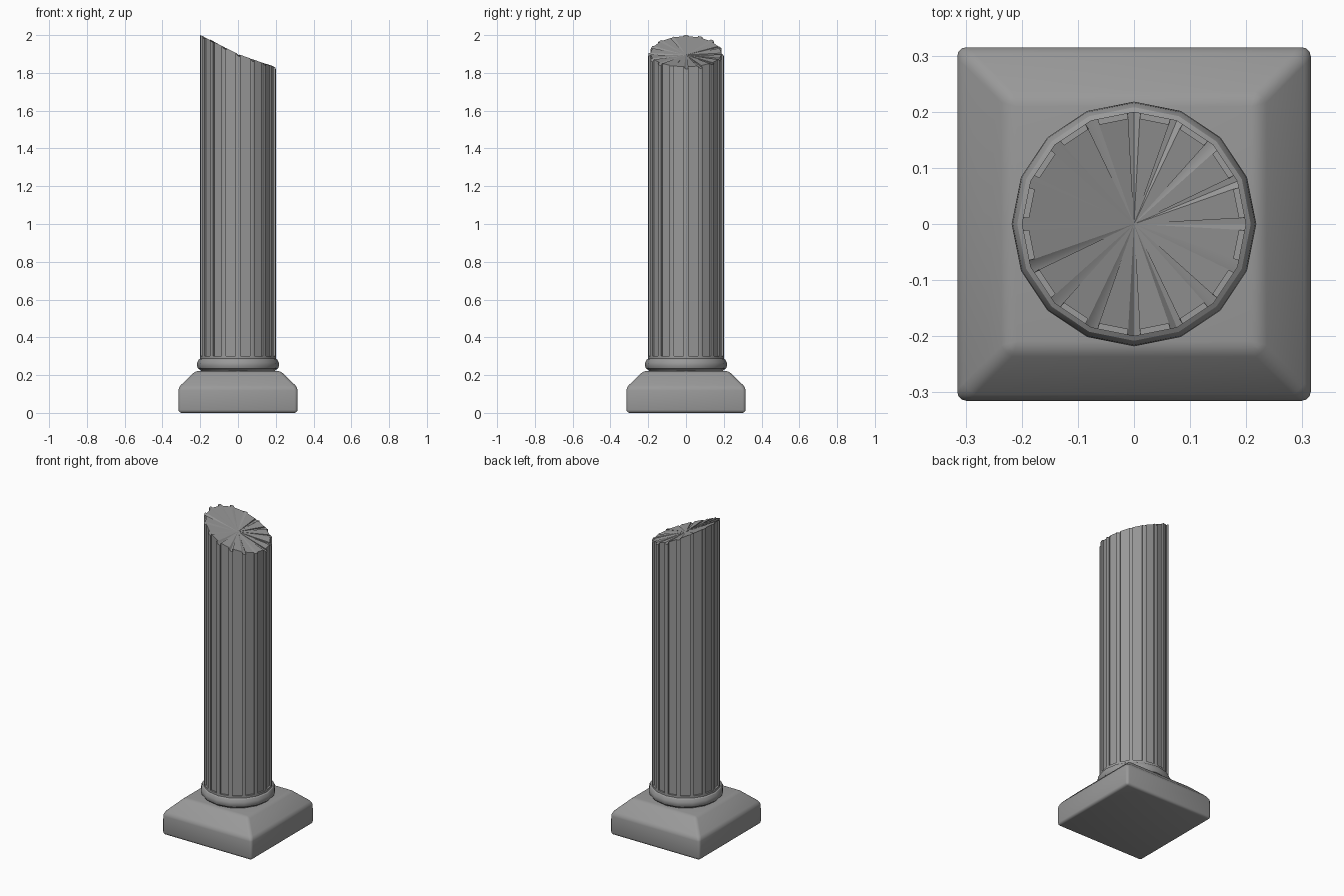
import bpy, bmesh, math, random
from mathutils import Vector

random.seed(4)
SIDES = 16
RADIUS = 0.2
SHAFT_BOTTOM = 0.3

cube = bpy.data.objects.get("Cube")
if cube:
    bpy.data.objects.remove(cube)

stone = bpy.data.materials.new("grey_stone")
stone.use_nodes = True
colour = (0.32, 0.32, 0.32, 1)
stone.diffuse_color = colour
stone.node_tree.nodes["Principled BSDF"].inputs["Base Color"].default_value = colour


def finish(name, bm, bevel=0):
    bmesh.ops.recalc_face_normals(bm, faces=bm.faces[:])
    mesh = bpy.data.meshes.new(name)
    bm.to_mesh(mesh)
    bm.free()
    obj = bpy.data.objects.new(name, mesh)
    bpy.context.collection.objects.link(obj)
    mesh.materials.append(stone)
    bpy.ops.object.select_all(action='DESELECT')
    bpy.context.view_layer.objects.active = obj
    obj.select_set(True)
    if bevel:
        mod = obj.modifiers.new("Bevel", 'BEVEL')
        mod.width = bevel
        mod.segments = 3
        mod.limit_method = 'ANGLE'
        bpy.ops.object.modifier_apply(modifier=mod.name)
    bpy.ops.object.shade_smooth_by_angle(angle=math.radians(30))
    return obj


def bridge(bm, low, high):
    for i in range(len(low)):
        j = (i + 1) % len(low)
        bm.faces.new((low[i], low[j], high[j], high[i]))


def stack(name, rings, bevel=0):
    """Skin a list of point rings and close both ends."""
    bm = bmesh.new()
    loops = [[bm.verts.new(p) for p in ring] for ring in rings]
    for low, high in zip(loops, loops[1:]):
        bridge(bm, low, high)
    bm.faces.new(loops[0])
    bm.faces.new(loops[-1])
    return finish(name, bm, bevel)


def polygon(radius, z):
    step = math.tau / SIDES
    return [Vector((radius * math.cos(i * step), radius * math.sin(i * step), z))
            for i in range(SIDES)]


def square(half, z):
    return [(-half, -half, z), (half, -half, z), (half, half, z), (-half, half, z)]


# Square plinth with sloping shoulders
stack("plinth", [square(0.315, 0), square(0.315, 0.135), square(0.225, 0.222)], 0.016)

# Rounded moulding and plain collar under the shaft
profile = [(0.19, 0.215), (0.2, 0.228), (0.212, 0.235), (0.218, 0.25),
           (0.216, 0.267), (0.208, 0.282), (0.198, 0.288)]
stack("base_moulding", [polygon(r, z) for r, z in profile])
stack("shaft_collar", [polygon(RADIUS, z) for z in (0.27, SHAFT_BOTTOM)])


# Fluted shaft with a slanting broken top
def break_height(x):
    return 1.9 - x * (0.5 if x < 0 else 0.36)


corners = polygon(RADIUS, SHAFT_BOTTOM)
section, lift = [], []
for i, a in enumerate(corners):
    b = corners[(i + 1) % SIDES]
    middle = (a + b) / 2
    inward = -Vector((middle.x, middle.y, 0)).normalized() * 0.01
    left, right = a.lerp(b, 0.16), a.lerp(b, 0.84)
    section += [a, left, left + inward, right + inward, right]
    chip = random.uniform(-0.012, 0.004)
    lift += [chip, chip, 0, 0, 0]

bm = bmesh.new()
low = [bm.verts.new(p) for p in section]
high = [bm.verts.new((p.x, p.y, min(2, break_height(p.x) + d)))
        for p, d in zip(section, lift)]
bridge(bm, low, high)
bm.faces.new(low)
centre = bm.verts.new((0, 0, 1.895))
for i, v in enumerate(high):
    bm.faces.new((v, high[(i + 1) % len(high)], centre))
finish("fluted_shaft", bm)
